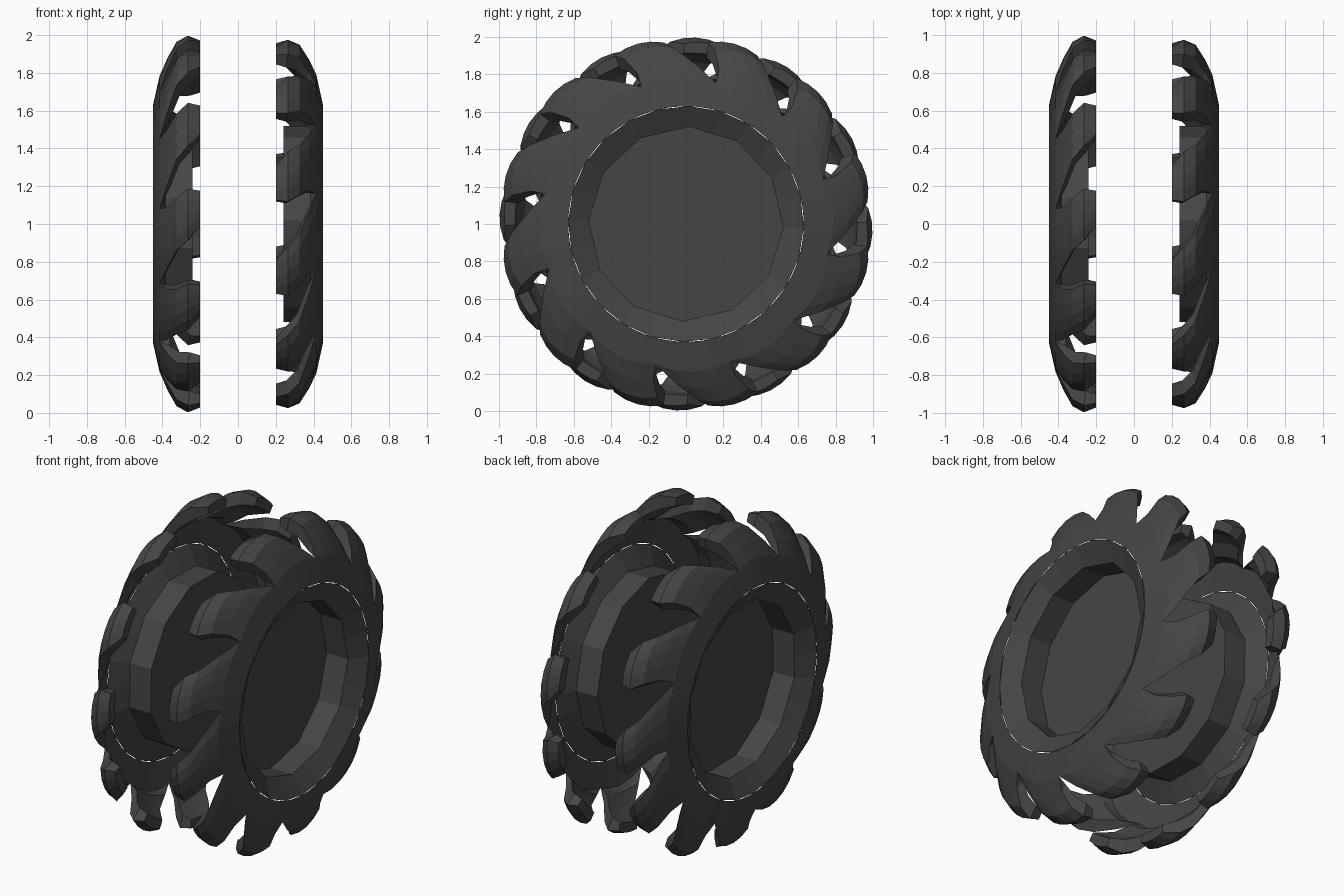
import bpy, bmesh, math
from mathutils import Matrix

if "Cube" in bpy.data.objects:
    bpy.data.objects.remove(bpy.data.objects["Cube"])

LUGS = 12
US = (-1, -0.5, 0, 0.5, 1)
# rows from root to tip: x, radius, lean (deg), half width (deg), edge drop
OUTER = [(.45, .63, 3, 15, 0), (.415, .79, 3, 15, .02), (.375, .88, 7, 11, .03),
         (.325, .965, 12, 8.5, .025), (.265, .998, 15, 8, .02), (.20, .975, 17, 5.5, .01)]
INNER = [OUTER[1], (.36, .80, 7, 11, .0), (.31, .865, 12, 8.5, .0),
         (.255, .90, 15, 8, .0), (.20, .915, 17, 5.5, .0)]

rubber = bpy.data.materials.new("dark_rubber")
rubber.diffuse_color = (0.06, 0.06, 0.06, 1)
rubber.use_nodes = True
rubber.node_tree.nodes["Principled BSDF"].inputs["Base Color"].default_value = rubber.diffuse_color


def point(x, r, deg):
    a = math.radians(deg)
    return (x, r * math.cos(a), r * math.sin(a))


def finish(bm, name, matrix):
    bmesh.ops.remove_doubles(bm, verts=bm.verts, dist=0.0005)
    bmesh.ops.recalc_face_normals(bm, faces=bm.faces)
    mesh = bpy.data.meshes.new(name)
    bm.to_mesh(mesh)
    bm.free()
    ob = bpy.data.objects.new(name, mesh)
    bpy.context.collection.objects.link(ob)
    mesh.materials.append(rubber)
    mesh.transform(matrix)


def build_tread(name, matrix):
    bm = bmesh.new()

    def grid_rows(rows, base):
        return [[bm.verts.new(point(x, r - drop * u * u, base + lean + u * half))
                 for u in US] for x, r, lean, half, drop in rows]

    def skin(a, b):
        for i in range(len(a) - 1):
            bm.faces.new((a[i], a[i + 1], b[i + 1], b[i]))

    for k in range(LUGS):
        out = grid_rows(OUTER, k * 30)
        # underside starts on the shared root row
        inn = [out[1]] + grid_rows(INNER[1:], k * 30)
        for a, b in zip(out, out[1:]):
            skin(a, b)
        for a, b in zip(inn, inn[1:]):
            skin(b, a)
        skin(out[-1], inn[-1])
        # notch walls on both sides of the lug
        for e in (0, -1):
            bm.faces.new((out[1][e], out[2][e], inn[1][e]))
            for j in range(2, 5):
                bm.faces.new((out[j][e], out[j + 1][e], inn[j][e], inn[j - 1][e]))
    finish(bm, name, matrix)


def build_rim(name, matrix):
    # stepped flange, straight wall and flat disc
    bm = bmesh.new()
    n = 24

    def ring(x, r, twelve):
        vs = []
        for i in range(n):
            rr = r * math.cos(math.pi / 12) if twelve and i % 2 else r
            vs.append(bm.verts.new(point(x, rr, i * 15 - 2)))
        return vs

    rings = [ring(.45, .63, False), ring(.385, .52, True), ring(.24, .52, True)]
    for a, b in zip(rings, rings[1:]):
        for i in range(n):
            j = (i + 1) % n
            bm.faces.new((a[i], a[j], b[j], b[i]))
    bm.faces.new(rings[-1])
    finish(bm, name, matrix)


# the left half is the right half turned around and rolled a little
up = Matrix.Translation((0, 0, 1))
turned = up @ Matrix.Rotation(math.radians(12), 4, 'X') @ Matrix.Rotation(math.pi, 4, 'Z')
for side, m in (("right", up), ("left", turned)):
    build_tread(side + "_tire_tread", m)
    build_rim(side + "_tire_rim", m)
